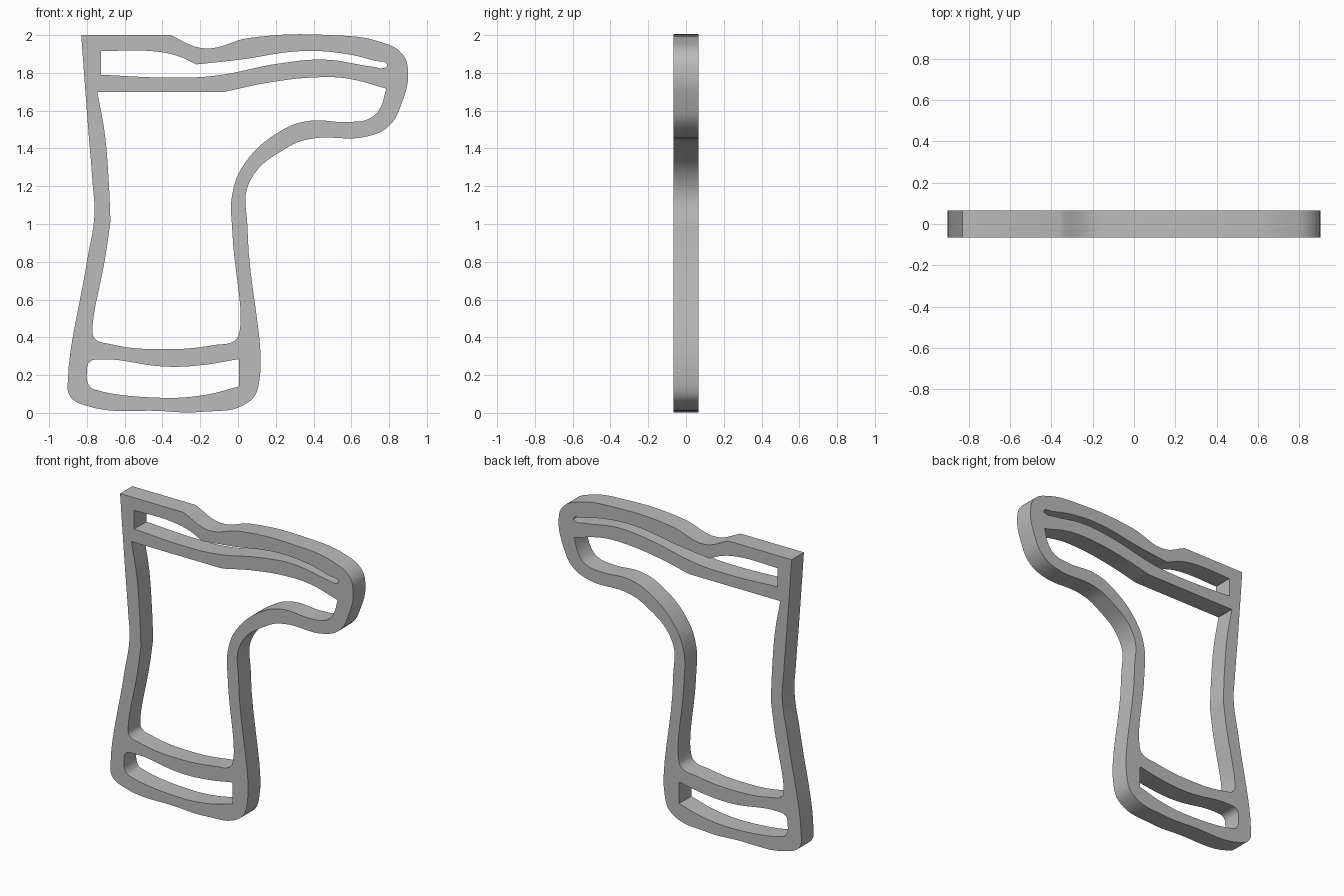
import bpy
import math

THICKNESS = 0.13

default_cube = bpy.data.objects.get("Cube")
if default_cube:
    bpy.data.objects.remove(default_cube, do_unlink=True)

# One plain material for the whole frame
grey = bpy.data.materials.new("plain grey")
grey.use_nodes = True
colour = (0.5, 0.5, 0.5, 1)
grey.diffuse_color = colour
grey.node_tree.nodes["Principled BSDF"].inputs["Base Color"].default_value = colour

# Outline points are (x, z); a trailing CORNER marks a sharp point
CORNER = "corner"

outer_rim = [
    (-.83, 2, CORNER), (-.36, 2, CORNER), (-.18, 1.93), (.06, 1.985),
    (.49, 2), (.75, 1.965), (.87, 1.9), (.9, 1.81), (.865, 1.635),
    (.8, 1.52), (.69, 1.465), (.38, 1.45), (.27, 1.41), (.06, 1.22),
    (.05, .98), (.11, .15), (.06, .06), (-.2, .005), (-.41, .01),
    (-.81, .04), (-.89, .09), (-.9, .18), (-.8, .8), (-.76, 1.05),
    (-.77, 1.22), (-.795, 1.53),
]

upper_slot = [
    (-.725, 1.915, CORNER), (-.455, 1.915), (-.32, 1.89),
    (-.22, 1.845, CORNER), (.01, 1.87), (.33, 1.915), (.54, 1.905),
    (.72, 1.865), (.79, 1.84), (.775, 1.827), (.71, 1.833), (.46, 1.87),
    (.22, 1.85), (-.12, 1.785), (-.36, 1.775), (-.725, 1.79, CORNER),
]

main_opening = [
    (-.745, 1.7, CORNER), (-.07, 1.7, CORNER), (.17, 1.75), (.43, 1.777),
    (.58, 1.77), (.785, 1.717, CORNER), (.75, 1.61), (.7, 1.56),
    (.59, 1.54), (.37, 1.545), (.23, 1.495), (.035, 1.32), (-.03, 1.16),
    (-.03, .96), (.01, .44), (-.015, .385), (-.12, .36), (-.385, .337),
    (-.68, .365), (-.76, .395), (-.77, .44), (-.7, .84),
    (-.675, 1.015, CORNER), (-.685, 1.235), (-.705, 1.475),
]

lower_slot = [
    (.005, .285, CORNER), (-.2, .252), (-.385, .245), (-.725, .283),
    (-.785, .27), (-.8, .22), (-.785, .14), (-.745, .12), (-.41, .08),
    (-.175, .095), (.005, .14, CORNER),
]


def add_outline(curve, outline):
    """Add a closed loop: smooth through plain points, sharp at corners."""
    spline = curve.splines.new("BEZIER")
    spline.bezier_points.add(len(outline) - 1)
    spline.use_cyclic_u = True
    spline.resolution_u = 8
    for point, (x, z, *marks) in zip(spline.bezier_points, outline):
        point.co = (x, z, 0)
        handle = "VECTOR" if CORNER in marks else "AUTO"
        point.handle_left_type = point.handle_right_type = handle


# Flat plate: the outer rim is filled and the inner loops become holes
curve = bpy.data.curves.new("boot_frame", "CURVE")
curve.dimensions = "2D"
curve.fill_mode = "BOTH"
curve.extrude = THICKNESS / 2
for outline in (outer_rim, upper_slot, main_opening, lower_slot):
    add_outline(curve, outline)
curve.materials.append(grey)

# Stand the plate upright and turn it into a mesh
frame = bpy.data.objects.new("boot_frame", curve)
frame.rotation_euler.x = math.radians(90)
bpy.context.collection.objects.link(frame)
bpy.ops.object.select_all(action="DESELECT")
frame.select_set(True)
bpy.context.view_layer.objects.active = frame
bpy.ops.object.convert(target="MESH")
bpy.ops.object.transform_apply(location=False, rotation=True, scale=False)

# Weld the fill to the walls and shade the curved walls smoothly
bpy.ops.object.mode_set(mode="EDIT")
bpy.ops.mesh.select_all(action="SELECT")
bpy.ops.mesh.remove_doubles(threshold=0.0005)
bpy.ops.mesh.normals_make_consistent(inside=False)
bpy.ops.object.mode_set(mode="OBJECT")
bpy.ops.object.shade_smooth_by_angle(angle=math.radians(30))
